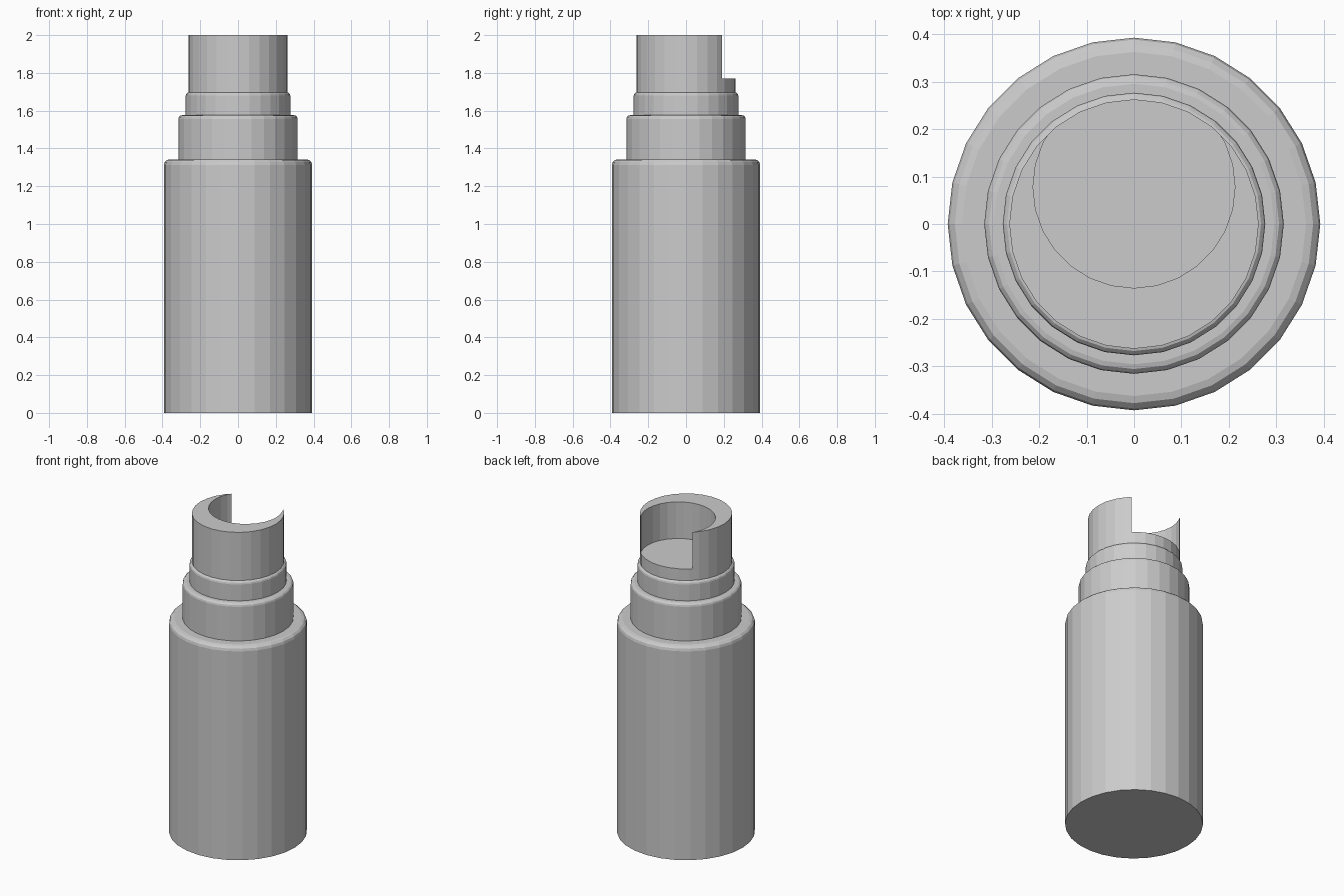
import bpy, bmesh
from math import pi
from mathutils import Matrix

if "Cube" in bpy.data.objects:
    bpy.data.objects.remove(bpy.data.objects["Cube"])

SIDES = 28


def tier(name, radius, z0, z1, bevel=0.0, y=0.0):
    """Upright flat-shaded cylinder with an optional rounded top rim."""
    bm = bmesh.new()
    place = Matrix.Translation((0, y, (z0 + z1) / 2)) @ Matrix.Rotation(pi / 2, 4, 'Z')
    bmesh.ops.create_cone(bm, cap_ends=True, segments=SIDES, radius1=radius,
                          radius2=radius, depth=z1 - z0, matrix=place)
    if bevel:
        rim = [e for e in bm.edges if all(v.co.z > z1 - 1e-4 for v in e.verts)]
        bmesh.ops.bevel(bm, geom=rim, offset=bevel, segments=3, profile=0.5,
                        affect='EDGES')
    mesh = bpy.data.meshes.new(name)
    bm.to_mesh(mesh)
    bm.free()
    obj = bpy.data.objects.new(name, mesh)
    bpy.context.collection.objects.link(obj)
    return obj


# Stepped bottle, from the wide body up to the neck
tier("body", 0.393, 0.0, 1.342, 0.03)
tier("shoulder", 0.316, 1.342, 1.576, 0.02)
tier("collar", 0.277, 1.576, 1.697, 0.018)
neck = tier("neck", 0.263, 1.697, 2.0)

# Off-centre round pocket that opens through the back of the neck
cutter = tier("pocket_cutter", 0.213, 1.77, 2.2, y=0.078)
cutter.hide_render = True
cutter.hide_set(True)
cut = neck.modifiers.new("pocket", 'BOOLEAN')
cut.operation = 'DIFFERENCE'
cut.solver = 'EXACT'
cut.object = cutter
